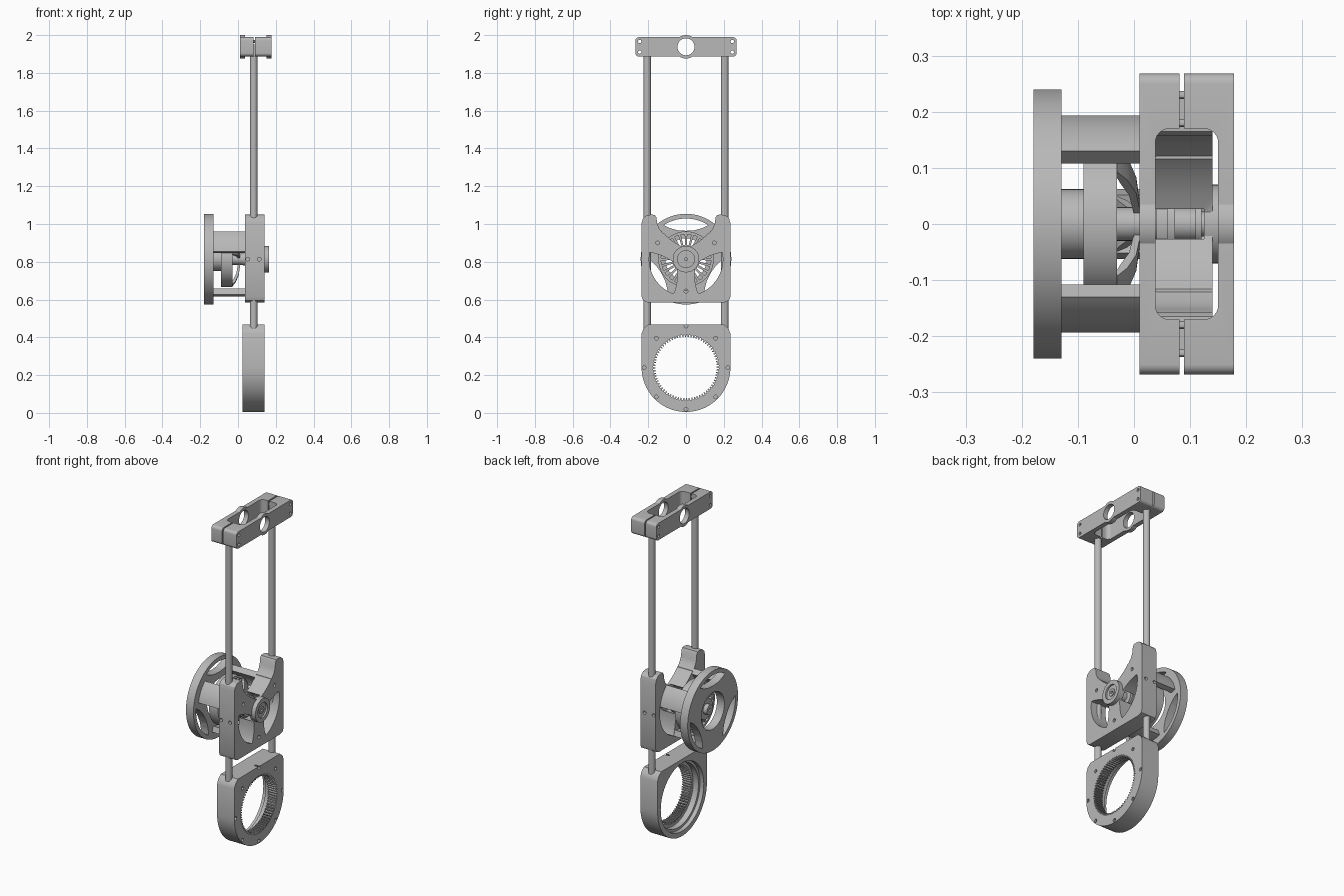
import bpy, bmesh
from math import sin, cos, radians, pi

if "Cube" in bpy.data.objects:
    bpy.data.objects.remove(bpy.data.objects["Cube"])

metal = bpy.data.materials.new("light grey metal")
metal.use_nodes = True
GREY = (0.48, 0.48, 0.48, 1)
metal.diffuse_color = GREY
metal.node_tree.nodes["Principled BSDF"].inputs["Base Color"].default_value = GREY

AXLE = 0.814          # height of the motor axis
ROD_X, ROD_Y = 0.083, 0.205
ARMS = (30, 150, 270)
WINDOWS = (90, 210, 330)


def finish(name, bm):
    bmesh.ops.recalc_face_normals(bm, faces=bm.faces)
    mesh = bpy.data.meshes.new(name)
    bm.to_mesh(mesh)
    bm.free()
    obj = bpy.data.objects.new(name, mesh)
    bpy.context.collection.objects.link(obj)
    mesh.materials.append(metal)
    return obj


def place(axis, p, q, t):
    return {"x": (t, p, q), "y": (p, t, q), "z": (p, q, t)}[axis]


def prism(name, pts, a, b, axis="x"):
    """Extrude an outline from a to b along an axis."""
    bm = bmesh.new()
    low = [bm.verts.new(place(axis, p, q, a)) for p, q in pts]
    high = [bm.verts.new(place(axis, p, q, b)) for p, q in pts]
    bm.faces.new(low)
    bm.faces.new(high)
    for i in range(len(pts)):
        j = (i + 1) % len(pts)
        bm.faces.new((low[i], low[j], high[j], high[i]))
    return finish(name, bm)


def arc(r, a0, a1, n, p=0, q=0):
    angles = [radians(a0 + (a1 - a0) * i / n) for i in range(n + 1)]
    return [(p + r * cos(a), q + r * sin(a)) for a in angles]


def circle(r, p=0, q=0, n=48):
    return arc(r, 0, 360, n, p, q)[:-1]


def rounded(hw, hh, r, p=0, q=0):
    pts = []
    for k, (sx, sy) in enumerate(((1, 1), (-1, 1), (-1, -1), (1, -1))):
        pts += arc(r, 90 * k, 90 * k + 90, 6, p + sx * (hw - r), q + sy * (hh - r))
    return pts


def turned(pts, angle):
    """Rotate a window outline drawn pointing up to the given angle about the axle."""
    a = radians(angle - 90)
    return [(p * cos(a) - q * sin(a), AXLE + p * sin(a) + q * cos(a)) for p, q in pts]


def lathe(name, prof, a0=0, a1=360, n=48):
    """Revolve a closed (x, radius) profile about the axle."""
    bm = bmesh.new()
    full = a1 - a0 == 360
    rings = []
    for i in range(n if full else n + 1):
        a = radians(a0 + (a1 - a0) * i / n)
        rings.append([bm.verts.new((x, r * cos(a), AXLE + r * sin(a))) for x, r in prof])
    for i in range(n):
        s, t = rings[i], rings[(i + 1) % len(rings)]
        for j in range(len(prof)):
            k = (j + 1) % len(prof)
            bm.faces.new((s[j], s[k], t[k], t[j]))
    if not full:
        bm.faces.new(rings[0])
        bm.faces.new(rings[-1])
    return finish(name, bm)


def tube(name, x0, x1, outer, inner, *span):
    return lathe(name, [(x0, inner), (x0, outer), (x1, outer), (x1, inner)], *span)


def boolean(obj, tool, mode="DIFFERENCE"):
    tool.hide_render = True
    mod = obj.modifiers.new("bool", "BOOLEAN")
    mod.operation, mod.object, mod.solver = mode, tool, "EXACT"
    bpy.context.view_layer.objects.active = obj
    bpy.ops.object.modifier_apply(modifier=mod.name)
    bpy.data.objects.remove(tool)


def cut(obj, pts, a, b, axis="x"):
    boolean(obj, prism("cutter", pts, a, b, axis))


def mirrored(half):
    """Complete an outline from its right half, listed bottom to top."""
    return half + [(-p, q) for p, q in reversed(half)]


# Ring gear housing: rounded bottom, chamfered shoulders, stepped bore
RING_Z = 0.24
outline = arc(0.235, 180, 360, 40, 0, RING_Z) + [(0.235, 0.42), (0.225, 0.447), (0.2, 0.468)]
outline += [(-0.2, 0.468), (-0.225, 0.447), (-0.235, 0.42)]
housing = prism("ring_gear_housing", outline, 0.025, 0.14)
cut(housing, circle(0.205, 0, RING_Z, 64), 0, 0.05)
cut(housing, circle(0.19, 0, RING_Z, 64), 0, 0.085)
teeth = []
for i in range(72):
    for r, f in ((0.162, 0), (0.162, 0.35), (0.174, 0.5), (0.174, 0.85)):
        a = 2 * pi * (i + f) / 72
        teeth.append((r * cos(a), RING_Z + r * sin(a)))
cut(housing, teeth, 0, 0.2)
for i in range(8):
    a = i * pi / 4
    cut(housing, circle(0.01, 0.222 * cos(a), RING_Z + 0.22 * sin(a), 12), 0.11, 0.2)

# Guide rods
for side, s in (("left", 1), ("right", -1)):
    prism("guide_rod_" + side, circle(0.02, ROD_X, s * ROD_Y, 24), 0.43, 1.95, "z")

# Motor plate with two ears, three windows and a central bore
half = [(0.205, 0.585), (0.227, 0.595), (0.235, 0.615), (0.235, 1.005), (0.228, 1.03),
        (0.21, 1.046), (0.185, 1.05), (0.165, 1.048), (0.157, 1.035), (0.152, 1.0),
        (0.14, 0.973), (0.121, 0.95)]
plate = prism("motor_plate", mirrored(half), 0.038, 0.14)
edge = [(0.02, 0.066), (0.05, 0.082), (0.08, 0.102), (0.105, 0.124), (0.12, 0.14)]
window = edge + arc(0.195, 50, 130, 20) + [(-p, q) for p, q in reversed(edge)]
for angle in WINDOWS:
    cut(plate, turned(window, angle), 0, 0.2)
cut(plate, circle(0.075, 0, AXLE), 0, 0.125)
for y, z in ((0.15, 0.9), (-0.15, 0.9), (0, 0.645)):
    cut(plate, circle(0.01, y, z, 16), 0, 0.2)
for x in (0.052, 0.112):
    for s in (1, -1):
        cut(plate, circle(0.01, x, AXLE, 16), s * 0.215, s * 0.3, "y")

# Bearing hub and stepped motor shaft
tube("bearing_hub", 0.125, 0.165, 0.07, 0.045)
tube("bearing", 0.13, 0.155, 0.046, 0.022)
lathe("motor_shaft", [(-0.16, 0.008), (-0.16, 0.03), (0.012, 0.03), (0.04, 0.035),
                      (0.04, 0.07), (0.06, 0.07), (0.06, 0.06), (0.073, 0.06),
                      (0.073, 0.03), (0.11, 0.03), (0.11, 0.04), (0.12, 0.04),
                      (0.12, 0.022), (0.16, 0.022), (0.16, 0.008)])

# Motor: rim, core, winding teeth and curved bell arms
tube("motor_rim", -0.09, -0.03, 0.147, 0.132)
tube("motor_core", -0.085, -0.03, 0.075, 0.028)
tube("motor_boss", -0.135, -0.085, 0.062, 0.03)
bar = [(-0.005, 0.07), (0.005, 0.07), (0.007, 0.135), (-0.007, 0.135)]
for i in range(24):
    prism("winding_tooth", turned(bar, i * 15), -0.085, -0.035)
bell = [(-0.032, 0.147), (-0.012, 0.122), (0.004, 0.085), (0.012, 0.028),
        (0, 0.028), (-0.009, 0.08), (-0.024, 0.112), (-0.032, 0.132)]
for a in ARMS:
    lathe("bell_arm", bell, a - 20, a + 20, 10)
    tube("spacer_arc", -0.132, 0.04, 0.197, 0.163, a - 18.5, a + 18.5, 10)

# Outer mounting disc with three lens windows
disc = tube("mounting_disc", -0.179, -0.129, 0.24, 0.11, 0, 360, 72)
lens = arc(0.215, 57, 123, 20) + [(-0.085, 0.164), (-0.045, 0.153), (0, 0.15),
                                  (0.045, 0.153), (0.085, 0.164)]
for angle in WINDOWS:
    cut(disc, turned(lens, angle), -0.3, 0)

# Top clamp: split frame with a bulged cross bore
CLAMP_Z = 1.938
clamp = prism("top_clamp", rounded(0.268, 0.051, 0.018, 0, CLAMP_Z), 0.01, 0.178)
boolean(clamp, prism("boss", circle(0.062, 0, CLAMP_Z), 0.01, 0.178), "UNION")
cut(clamp, rounded(0.056, 0.17, 0.025, 0.094, 0), 1.8, 2.1, "z")
cut(clamp, circle(0.045, 0, CLAMP_Z), -0.1, 0.3)
for s in (1, -1):
    for dz in (0.028, -0.028):
        cut(clamp, circle(0.009, s * 0.245, CLAMP_Z + dz, 16), -0.1, 0.3)
cut(clamp, [(0.081, -0.4), (0.089, -0.4), (0.089, 0.4), (0.081, 0.4)], 1.8, 2.1, "z")
for s in (1, -1):
    for y in (0.18, 0.23):
        prism("clamp_screw", circle(0.007, s * y, CLAMP_Z + 0.028, 12), 0.07, 0.1)

# Smooth the round surfaces and keep the edges sharp
bpy.ops.object.select_all(action="DESELECT")
for obj in bpy.context.collection.objects:
    if obj.type == "MESH" and metal.name in obj.data.materials:
        obj.select_set(True)
        bpy.context.view_layer.objects.active = obj
bpy.ops.object.shade_smooth_by_angle(angle=radians(30))
